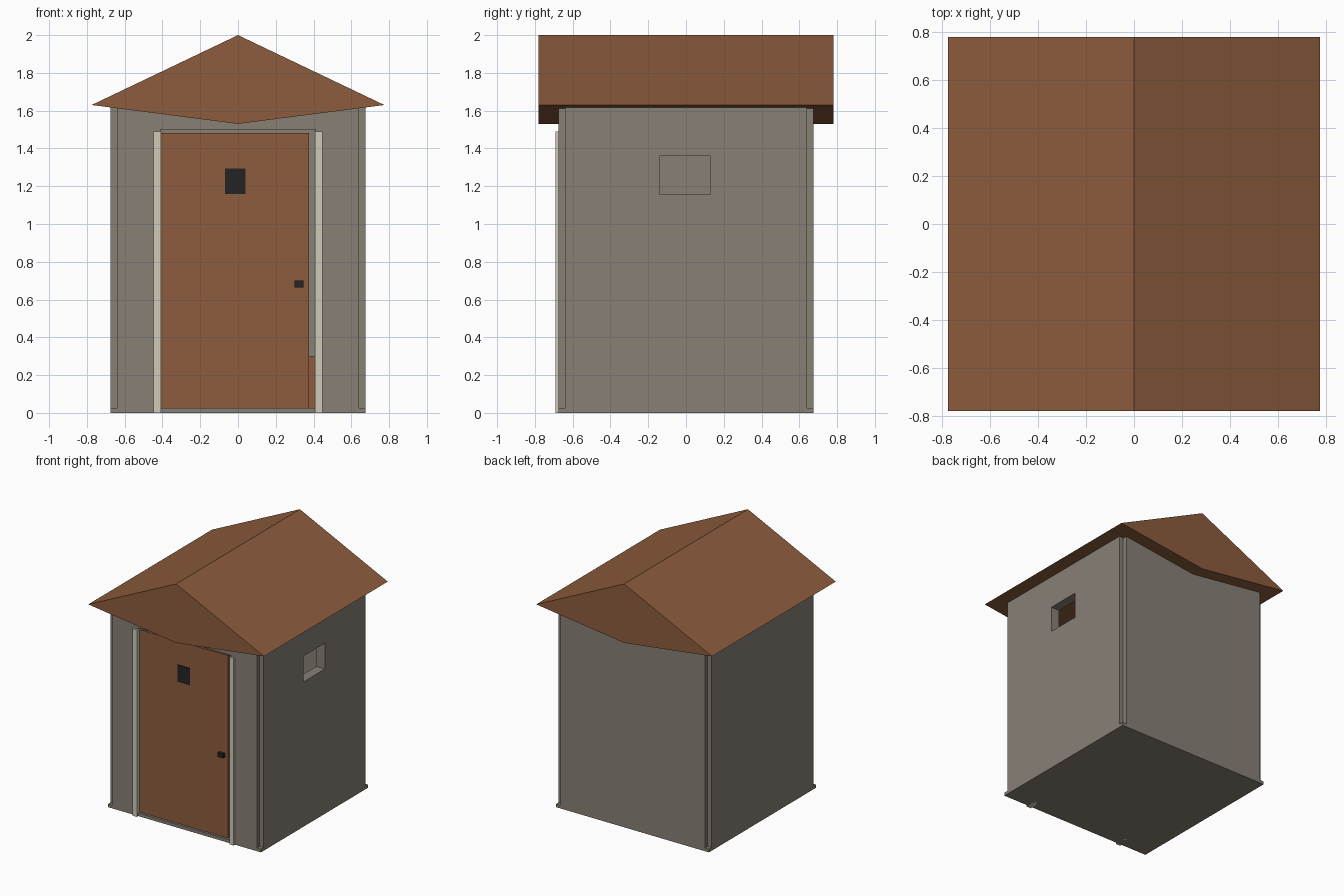
import bpy
import bmesh

if "Cube" in bpy.data.objects:
    bpy.data.objects.remove(bpy.data.objects["Cube"])


def material(name, rgb):
    m = bpy.data.materials.new(name)
    m.diffuse_color = (*rgb, 1.0)
    m.use_nodes = True
    m.node_tree.nodes["Principled BSDF"].inputs["Base Color"].default_value = m.diffuse_color
    return m


GREY = material("grey_wall", (0.243, 0.214, 0.179))
BROWN = material("brown_wood", (0.264, 0.107, 0.047))
PALE = material("pale_trim", (0.62, 0.60, 0.49))
BLACK = material("black_metal", (0.017, 0.017, 0.018))


def prism(name, outline, direction, mat):
    """Extrude a flat outline of 3D points along a vector."""
    bm = bmesh.new()
    face = bm.faces.new([bm.verts.new(p) for p in outline])
    ext = bmesh.ops.extrude_face_region(bm, geom=[face], use_keep_orig=True)
    verts = [g for g in ext["geom"] if isinstance(g, bmesh.types.BMVert)]
    bmesh.ops.translate(bm, verts=verts, vec=direction)
    bmesh.ops.recalc_face_normals(bm, faces=bm.faces)
    mesh = bpy.data.meshes.new(name)
    bm.to_mesh(mesh)
    bm.free()
    mesh.materials.append(mat)
    ob = bpy.data.objects.new(name, mesh)
    bpy.context.collection.objects.link(ob)
    return ob


def box(name, x, y, z, mat):
    outline = [(x[0], y[0], z[0]), (x[1], y[0], z[0]),
               (x[1], y[1], z[0]), (x[0], y[1], z[0])]
    return prism(name, outline, (0, 0, z[1] - z[0]), mat)


def cut(target, name, x, y, z):
    cutter = box(name, x, y, z, GREY)
    cutter.hide_render = True
    cutter.hide_viewport = True
    cutter.display_type = 'WIRE'
    mod = target.modifiers.new(name, 'BOOLEAN')
    mod.operation = 'DIFFERENCE'
    mod.solver = 'EXACT'
    mod.object = cutter


W, N, T = 0.675, 0.64, 0.60   # outer wall, corner notch, inner wall

# floor slab
box("floor_slab", (-W, W), (-W, W), (0, 0.025), GREY)

# walls with notched corners, hollowed, with a doorway and a side window
outline = []
for sx, sy in ((1, 1), (-1, 1), (-1, -1), (1, -1)):
    corner = [(sx * W, sy * N), (sx * N, sy * N), (sx * N, sy * W)]
    outline += corner if sx * sy > 0 else corner[::-1]
walls = prism("walls", [(x, y, 0.025) for x, y in outline], (0, 0, 1.595), GREY)
cut(walls, "room_cutter", (-T, T), (-T, T), (-0.1, 1.8))
cut(walls, "doorway_cutter", (-0.41, 0.41), (-0.8, -0.5), (-0.1, 1.50))
cut(walls, "window_cutter", (0.5, 0.8), (-0.14, 0.13), (1.155, 1.36))

# kite-section roof
prism("roof", [(-0.775, -0.78, 1.63), (0, -0.78, 1.53),
               (0.775, -0.78, 1.63), (0, -0.78, 2.0)], (0, 1.56, 0), BROWN)

# door posts
for side, x in (("left", (-0.447, -0.408)), ("right", (0.408, 0.447))):
    box("door_post_" + side, x, (-0.692, -0.59), (0, 1.49), PALE)

# door with hatch window and handle
box("door", (-0.41, 0.375), (-0.66, -0.62), (0.027, 1.482), BROWN)
box("door_hatch", (-0.07, 0.04), (-0.665, -0.615), (1.158, 1.293), BLACK)
box("door_handle", (0.30, 0.346), (-0.685, -0.655), (0.665, 0.70), BLACK)

# bench inside at the back
box("bench", (-0.45, 0.45), (0.43, 0.60), (0.01, 0.30), BROWN)
